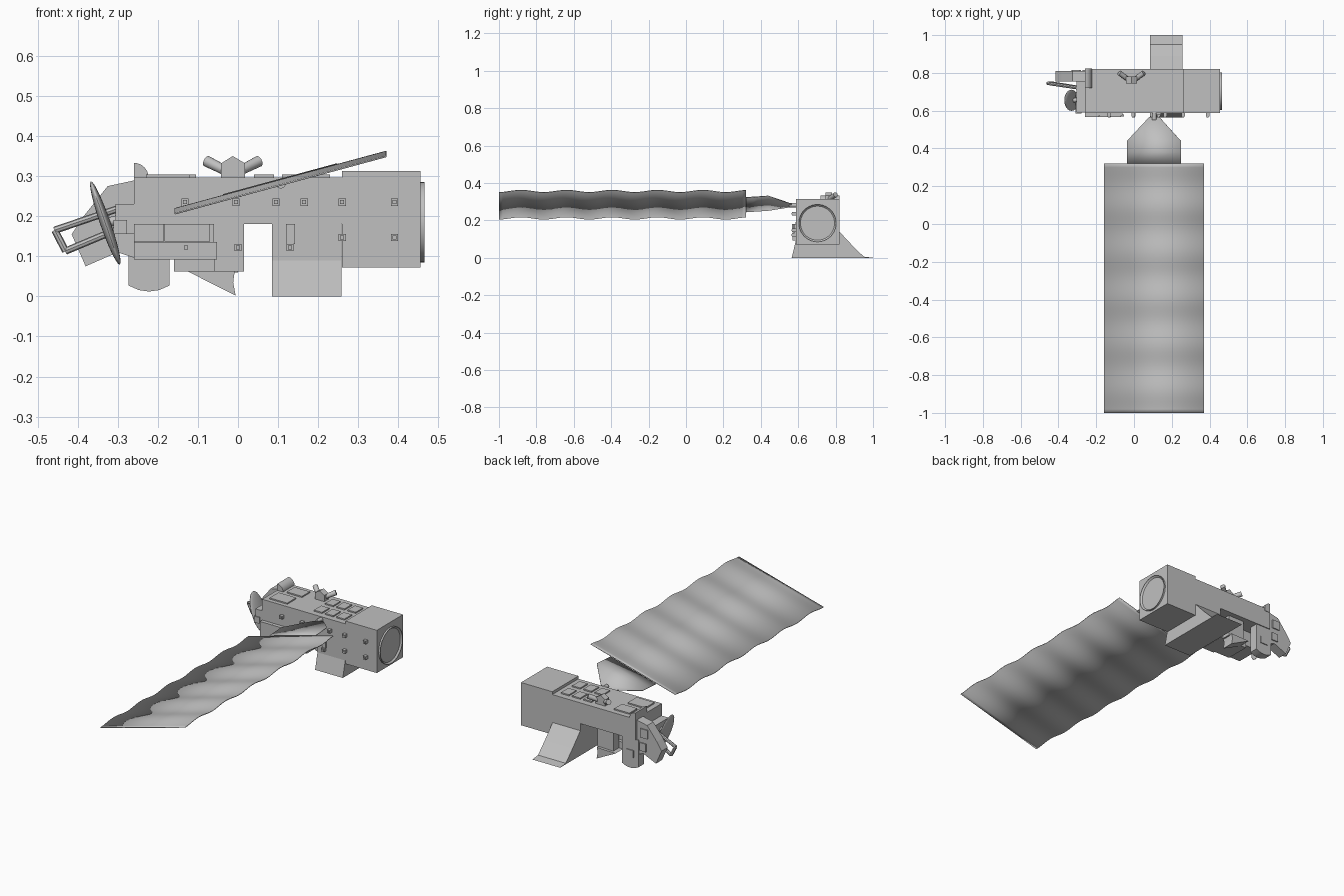
import bpy, bmesh, math
from mathutils import Vector

cube = bpy.data.objects.get("Cube")
if cube:
    bpy.data.objects.remove(cube, do_unlink=True)

grey = bpy.data.materials.new("satellite grey")
grey.use_nodes = True
grey.diffuse_color = (0.53, 0.53, 0.53, 1)
grey.node_tree.nodes["Principled BSDF"].inputs["Base Color"].default_value = grey.diffuse_color


def finish(name, bm, smooth=False):
    bmesh.ops.recalc_face_normals(bm, faces=bm.faces)
    mesh = bpy.data.meshes.new(name)
    bm.to_mesh(mesh)
    bm.free()
    mesh.materials.append(grey)
    obj = bpy.data.objects.new(name, mesh)
    bpy.context.collection.objects.link(obj)
    if smooth:
        bpy.ops.object.select_all(action='DESELECT')
        obj.select_set(True)
        bpy.context.view_layer.objects.active = obj
        bpy.ops.object.shade_smooth_by_angle(angle=math.radians(40))
    return obj


def box(name, x, y, z):
    bm = bmesh.new()
    bmesh.ops.create_cube(bm, size=1)
    for v in bm.verts:
        v.co = [(r[0] + r[1]) / 2 + c * (r[1] - r[0]) for r, c in zip((x, y, z), v.co)]
    return finish(name, bm)


def prism(name, outline, axis, lo, hi, smooth=False):
    """Extrude a 2D outline along the x or y axis."""
    bm = bmesh.new()
    place = (lambda p, d: (d, p[0], p[1])) if axis == "x" else (lambda p, d: (p[0], d, p[1]))
    face = bm.faces.new([bm.verts.new(place(p, lo)) for p in outline])
    grown = bmesh.ops.extrude_face_region(bm, geom=[face])["geom"]
    shift = Vector(place((0, 0), hi - lo))
    bmesh.ops.translate(bm, vec=shift, verts=[g for g in grown if isinstance(g, bmesh.types.BMVert)])
    return finish(name, bm, smooth)


def rod(name, a, b, r1, r2=None, sides=16):
    a, b = Vector(a), Vector(b)
    bm = bmesh.new()
    bmesh.ops.create_cone(bm, cap_ends=True, segments=sides, radius1=r1,
                          radius2=r1 if r2 is None else r2, depth=(b - a).length)
    bm.transform((b - a).to_track_quat('Z', 'Y').to_matrix().to_4x4())
    bmesh.ops.translate(bm, vec=(a + b) / 2, verts=bm.verts)
    return finish(name, bm, True)


def sheet(name, rows, columns=2):
    """Thin tilted sheet made from rows of (y, x left, x right, lift)."""
    bm = bmesh.new()
    grid = []
    for y, xl, xr, lift in rows:
        xs = [xl + (xr - xl) * i / (columns - 1) for i in range(columns)]
        grid.append([bm.verts.new((x, y, 0.255 + 0.271 * x + lift)) for x in xs])
    for r0, r1 in zip(grid, grid[1:]):
        for i in range(columns - 1):
            bm.faces.new((r0[i], r0[i + 1], r1[i + 1], r1[i]))
    obj = finish(name, bm, True)
    solid = obj.modifiers.new("thickness", 'SOLIDIFY')
    solid.thickness = 0.004
    solid.offset = 0
    return obj


# Main hull and square end bay
box("main_hull", (-0.26, 0.26), (0.587, 0.82), (0.18, 0.297))
box("end_bay", (0.26, 0.455), (0.587, 0.82), (0.072, 0.313))

# Round adapter ring with recessed middle
bm = bmesh.new()
bmesh.ops.create_circle(bm, cap_ends=True, segments=40, radius=0.1)
disc = list(bm.faces)[0]
top = bmesh.ops.extrude_face_region(bm, geom=[disc])["geom"]
cap = [g for g in top if isinstance(g, bmesh.types.BMFace)][0]
bmesh.ops.translate(bm, vec=(0, 0, 0.012), verts=cap.verts)
bmesh.ops.inset_region(bm, faces=[cap], thickness=0.009)
bmesh.ops.translate(bm, vec=(0, 0, -0.009), verts=cap.verts)
bm.transform(Vector((1, 0, 0)).to_track_quat('Z', 'Y').to_matrix().to_4x4())
bmesh.ops.translate(bm, vec=(0.453, 0.703, 0.185), verts=bm.verts)
finish("adapter_ring", bm, True)

# Rippled solar array and its tapered yoke
def ripple(y):
    return -0.006 * math.cos(math.tau * (y + 0.76) / 0.243)

steps = 66
sheet("solar_array", [(-1 + 1.32 * i / steps, -0.158, 0.37, ripple(-1 + 1.32 * i / steps))
                      for i in range(steps + 1)])
sheet("array_yoke", [(0.32, -0.037, 0.248, 0), (0.38, -0.037, 0.248, 0.004),
                     (0.44, -0.037, 0.248, 0.008), (0.565, 0.08, 0.135, -0.004)])
rod("array_hinge", (0.107, 0.55, 0.281), (0.107, 0.6, 0.281), 0.012)

# Flared instrument hood under the hull
prism("instrument_hood", [(0.587, 0.18), (0.587, 0.09), (0.565, 0), (1.0, 0), (0.95, 0.006),
                          (0.89, 0.065), (0.82, 0.14), (0.82, 0.18)], "x", 0.085, 0.258)

# Equipment boxes hung below the hull
box("lower_box_long", (-0.26, -0.06), (0.575, 0.72), (0.092, 0.18))
box("lower_box_short", (-0.06, 0.015), (0.59, 0.74), (0.062, 0.18))
box("lower_box_base", (-0.16, -0.05), (0.60, 0.74), (0.062, 0.1))
for i, (x0, x1) in enumerate([(-0.26, -0.185), (-0.183, -0.07)]):
    box(f"front_cover_{i}", (x0, x1), (0.566, 0.58), (0.137, 0.18))
box("front_cover_low", (-0.26, -0.052), (0.569, 0.58), (0.092, 0.136))
box("hood_strut", (0.12, 0.142), (0.577, 0.59), (0.13, 0.18))

# Curved skirt with a small hatch, and a pointed sensor fin
arc = [(-0.222 + 0.051 * t, 0.012 + 0.015 * t * t) for t in (-1, -0.5, 0, 0.5, 1)]
prism("curved_skirt", arc + [(-0.171, 0.18), (-0.273, 0.18)], "y", 0.765, 0.815, True)
box("skirt_hatch", (-0.245, -0.2), (0.81, 0.82), (0.075, 0.115))
prism("sensor_fin", [(-0.125, 0.062), (-0.006, 0.002), (-0.012, 0.035), (-0.008, 0.065)],
      "y", 0.735, 0.805)
box("sensor_fin_mount", (-0.10, 0.0), (0.74, 0.79), (0.06, 0.18))

# Faceted antenna housing at the end
prism("end_housing", [(-0.255, 0.29), (-0.325, 0.275), (-0.385, 0.2), (-0.415, 0.155),
                      (-0.38, 0.075), (-0.3, 0.11), (-0.255, 0.095)], "y", 0.755, 0.81)
box("housing_hatch_high", (-0.33, -0.285), (0.805, 0.816), (0.2, 0.25))
box("housing_hatch_low", (-0.32, -0.28), (0.805, 0.816), (0.125, 0.17))
box("end_bracket", (-0.305, -0.25), (0.59, 0.77), (0.157, 0.23))
box("bracket_foot", (-0.31, -0.277), (0.585, 0.70), (0.155, 0.19))

# Elliptical dish
bm = bmesh.new()
bmesh.ops.create_uvsphere(bm, u_segments=32, v_segments=12, radius=1)
for v in bm.verts:
    v.co = (v.co.x * 0.013, v.co.y * 0.056, v.co.z * 0.11)
tilt = Vector((-0.072, 0, 0.207)).normalized()
for v in bm.verts:
    across, up = v.co.x, v.co.z
    v.co = (-0.331 + across * tilt.z + up * tilt.x, 0.655 + v.co.y, 0.183 - across * tilt.x + up * tilt.z)
finish("dish", bm, True)
rod("dish_arm", (-0.33, 0.655, 0.183), (-0.26, 0.66, 0.2), 0.012)

# Rectangular loop antenna
loop = [(-0.29, 0.72, 0.222), (-0.457, 0.745, 0.165), (-0.43, 0.745, 0.113), (-0.275, 0.72, 0.178)]
for i in range(3):
    rod(f"loop_antenna_{i}", loop[i], loop[i + 1], 0.009, sides=8)

# Half-round sensor on top
dome = [(-0.26 + 0.037 * math.cos(math.pi * i / 20), 0.296 + 0.037 * math.sin(math.pi * i / 20))
        for i in range(11)]
prism("top_roller", [(-0.26, 0.28), (-0.223, 0.28)] + dome, "y", 0.72, 0.822, True)

# Star sensor cluster on top
prism("tracker_base", [(-0.042, 0.297), (0.017, 0.297), (0.017, 0.332), (-0.013, 0.35),
                       (-0.042, 0.332)], "y", 0.745, 0.78)
for side, label in ((-1, "right"), (1, "left")):
    rod(f"tracker_tube_{label}", (-0.013 + side * 0.015, 0.763, 0.312),
        (-0.013 + side * 0.065, 0.8, 0.337), 0.012, 0.014)

# Thermal plates on the roof
plates = [(-0.23, -0.12, 0.61, 0.69), (-0.2, -0.105, 0.72, 0.79)]
for x in (0.04, 0.11, 0.18):
    for y in (0.62, 0.72):
        plates.append((x, x + 0.05, y, y + 0.065))
for i, (x0, x1, y0, y1) in enumerate(plates):
    box(f"roof_plate_{i}", (x0, x1), (y0, y1), (0.295, 0.304))

# Square studs along the front, each with a raised cap
studs = [(x, 0.235) for x in (-0.132, -0.005, 0.095, 0.165, 0.26, 0.39)]
studs += [(-0.13, 0.122), (0, 0.122), (0.13, 0.122), (0.26, 0.147), (0.39, 0.147)]
for i, (x, z) in enumerate(studs):
    box(f"front_stud_{i}", (x - 0.009, x + 0.009), (0.568, 0.592), (z - 0.009, z + 0.009))
    box(f"stud_cap_{i}", (x - 0.005, x + 0.005), (0.564, 0.57), (z - 0.005, z + 0.005))
